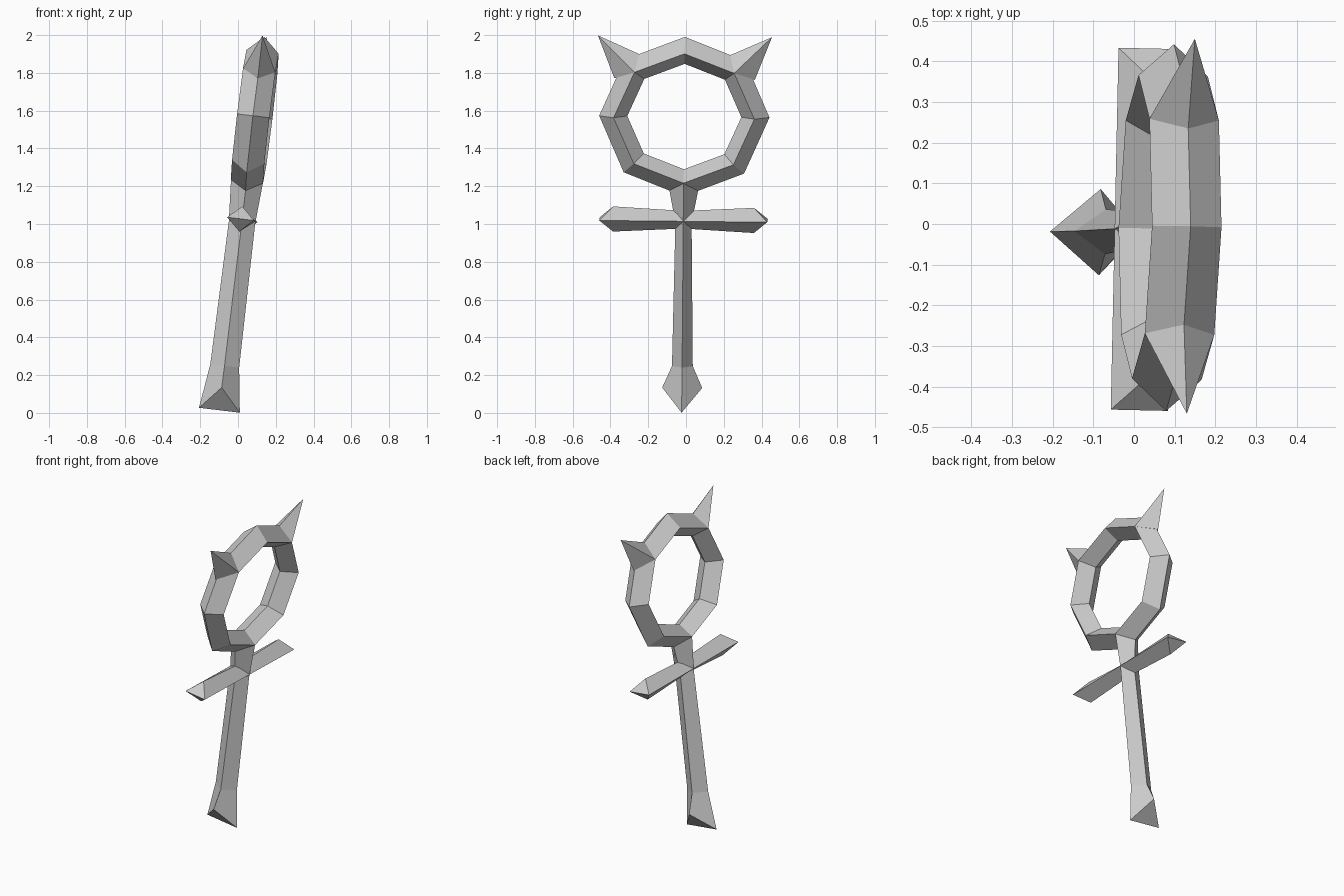
import bpy, bmesh, math

if "Cube" in bpy.data.objects:
    bpy.data.objects.remove(bpy.data.objects["Cube"])

# The whole staff leans slightly; every part shares this placement
LOC = (-0.0985, -0.021, 0.014)
ROT = (math.radians(-0.6), math.radians(6.85), math.radians(-1.3))
RING_Z = 1.566
BAR_Z = 1.016


def make_object(name, verts, faces):
    bm = bmesh.new()
    vs = [bm.verts.new(v) for v in verts]
    for f in faces:
        bm.faces.new([vs[i] for i in f])
    bmesh.ops.recalc_face_normals(bm, faces=bm.faces)
    mesh = bpy.data.meshes.new(name)
    bm.to_mesh(mesh)
    bm.free()
    obj = bpy.data.objects.new(name, mesh)
    bpy.context.collection.objects.link(obj)
    obj.location = LOC
    obj.rotation_euler = ROT
    return obj


def bridge_faces(count, closed=False):
    """Quads between consecutive four-point sections."""
    n = count if closed else count - 1
    faces = []
    for s in range(n):
        a, b = 4 * s, 4 * ((s + 1) % count)
        for k in range(4):
            m = (k + 1) % 4
            faces.append((a + k, a + m, b + m, b + k))
    return faces


def diamond_beam(name, sections, place):
    """Section: (position, half depth, half width, extra reach of the front/back ridges)."""
    verts = []
    for t, d, w, ext in sections:
        verts += [place(d, 0, t + ext), place(0, w, t),
                  place(-d, 0, t + ext), place(0, -w, t)]
    faces = bridge_faces(len(sections))
    for base in (0, 4 * (len(sections) - 1)):  # wedge-shaped ends
        faces += [(base, base + 1, base + 2), (base, base + 2, base + 3)]
    return make_object(name, verts, faces)


# Shaft with flared wedge foot and a neck widening into the ring
diamond_beam("shaft", [
    (0.120, 0.109, 0.106, -0.120),
    (0.236, 0.077, 0.055, 0.0),
    (1.000, 0.070, 0.043, 0.0),
    (1.172, 0.085, 0.076, 0.049),
], lambda x, w, t: (x, w, t))

# Crossbar, pinched in the middle, with wedge ends
diamond_beam("crossbar", [
    (-0.373, 0.071, 0.067, -0.072),
    (0.0, 0.071, 0.047, 0.0),
    (0.373, 0.071, 0.067, 0.072),
], lambda x, w, t: (x, t, BAR_Z + w))

# Eight-sided ring with a diamond cross-section: outer, front, inner, back
profile = [(0.0, 0.451, 0.425), (0.086, 0.373, 0.345),
           (0.0, 0.302, 0.281), (-0.086, 0.373, 0.345)]
ring_verts = []
for i in range(8):
    a = math.pi / 4 * i
    ring_verts += [(x, ry * math.cos(a), RING_Z + rz * math.sin(a))
                   for x, ry, rz in profile]
make_object("ring", ring_verts, bridge_faces(8, closed=True))

# Pointed horns on the upper corners of the ring, mirrored across the staff
horn_verts = [(x, y, RING_Z + z) for x, y, z in [
    (0.086, 0.264, 0.244), (0.0, 0.24, 0.330),
    (-0.086, 0.264, 0.244), (0.0, 0.372, 0.200), (0.0, 0.461, 0.428)]]
horns = make_object("horns", horn_verts,
                    [(0, 1, 4), (1, 2, 4), (2, 3, 4), (3, 0, 4), (0, 3, 2, 1)])
mirror = horns.modifiers.new("mirror", 'MIRROR')
mirror.use_axis = (False, True, False)
mirror.use_mirror_merge = False
